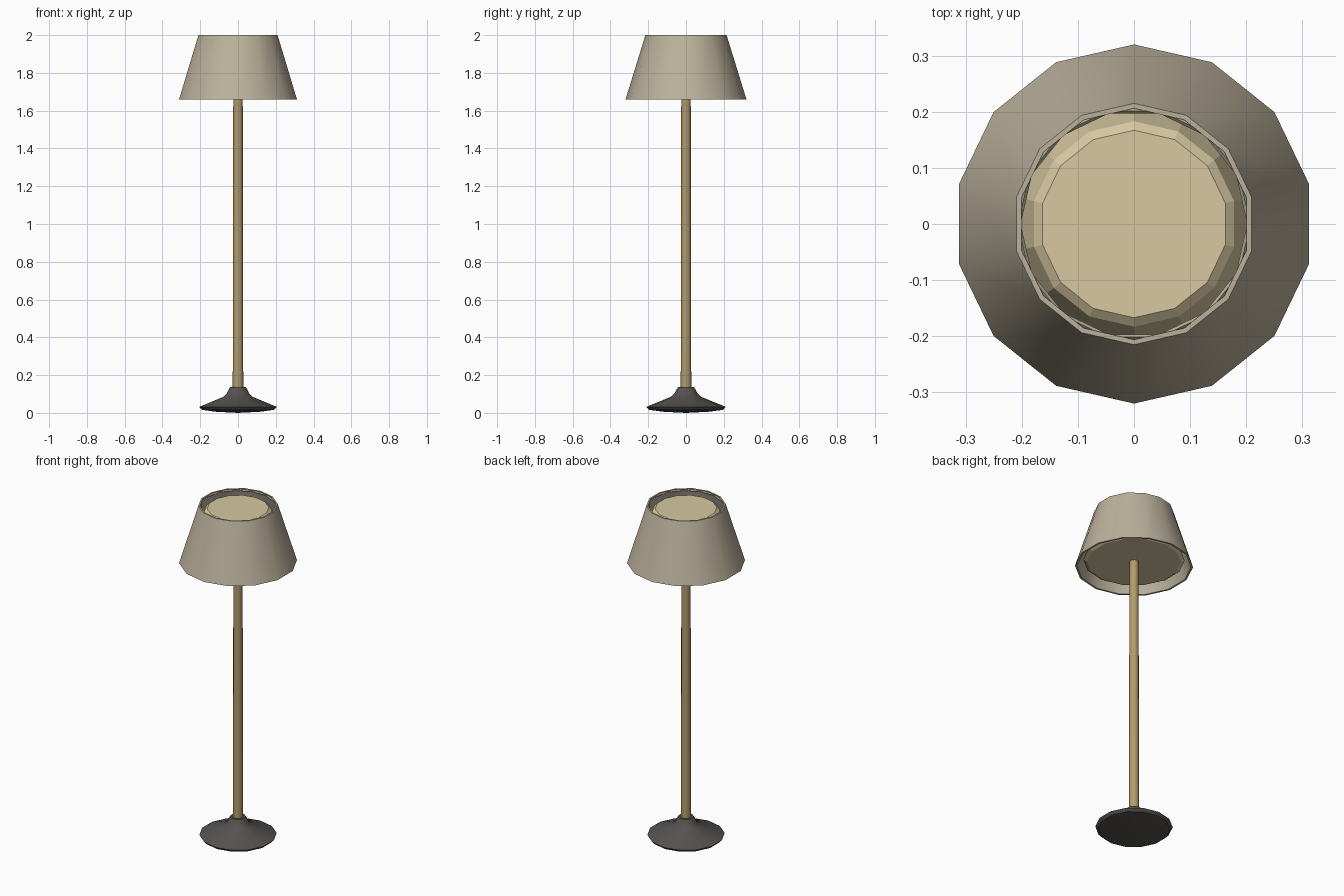
import bpy, bmesh
from math import pi, cos, sin, radians

if "Cube" in bpy.data.objects:
    bpy.data.objects.remove(bpy.data.objects["Cube"])

SIDES = 14


def material(name, rgb):
    mat = bpy.data.materials.new(name)
    mat.diffuse_color = (*rgb, 1)
    mat.use_nodes = True
    mat.node_tree.nodes["Principled BSDF"].inputs["Base Color"].default_value = mat.diffuse_color
    return mat


def lathe(name, profile, mat, sides=SIDES, turn=pi / 2, loop=False, smooth=True):
    """Revolve (radius, z) points around z; radius 0 makes a pole point."""
    bm = bmesh.new()
    rings = []
    for r, z in profile:
        if r == 0:
            rings.append([bm.verts.new((0, 0, z))] * sides)
        else:
            rings.append([bm.verts.new((r * cos(turn + 2 * pi * i / sides),
                                        r * sin(turn + 2 * pi * i / sides), z))
                          for i in range(sides)])
    pairs = list(zip(rings, rings[1:]))
    if loop:
        pairs.append((rings[-1], rings[0]))
    for a, b in pairs:
        for i in range(sides):
            j = (i + 1) % sides
            bm.faces.new(dict.fromkeys((a[i], a[j], b[j], b[i])))
    bmesh.ops.recalc_face_normals(bm, faces=bm.faces)
    mesh = bpy.data.meshes.new(name)
    bm.to_mesh(mesh)
    bm.free()
    mesh.materials.append(mat)
    obj = bpy.data.objects.new(name, mesh)
    bpy.context.collection.objects.link(obj)
    if smooth:
        bpy.ops.object.select_all(action='DESELECT')
        obj.select_set(True)
        bpy.context.view_layer.objects.active = obj
        bpy.ops.object.shade_smooth_by_angle(angle=radians(30))
    return obj


fabric = material("shade_fabric", (0.50, 0.44, 0.33))
lining = material("warm_diffuser", (0.68, 0.58, 0.36))
brass = material("pole_brass", (0.44, 0.33, 0.15))
iron = material("dark_iron", (0.09, 0.085, 0.08))

# Weighted foot with a short collar and a shallow convex underside
lathe("base", [(0, 0), (0.12, 0.006), (0.195, 0.016), (0.21, 0.032),
               (0.08, 0.085), (0.06, 0.105), (0.042, 0.138), (0, 0.138)], iron)

# Slim pole, slightly tapered
lathe("pole", [(0, 0.11), (0.028, 0.11), (0.025, 1.70), (0, 1.70)], brass, sides=12)

# Thin-walled outer shade
lathe("lamp_shade", [(0.32, 1.66), (0.215, 2.0), (0.206, 2.0), (0.309, 1.66)],
      fabric, loop=True)

# Wire trim inside the top rim
lathe("top_trim", [(0.212, 1.992), (0.207, 1.998), (0.202, 1.992), (0.207, 1.985)],
      fabric, turn=0, loop=True)

# Closed inner diffuser with chamfered ends
lathe("diffuser", [(0, 1.688), (0.255, 1.688), (0.275, 1.70), (0.183, 1.967),
                   (0.167, 1.98), (0, 1.98)], lining, smooth=False)
